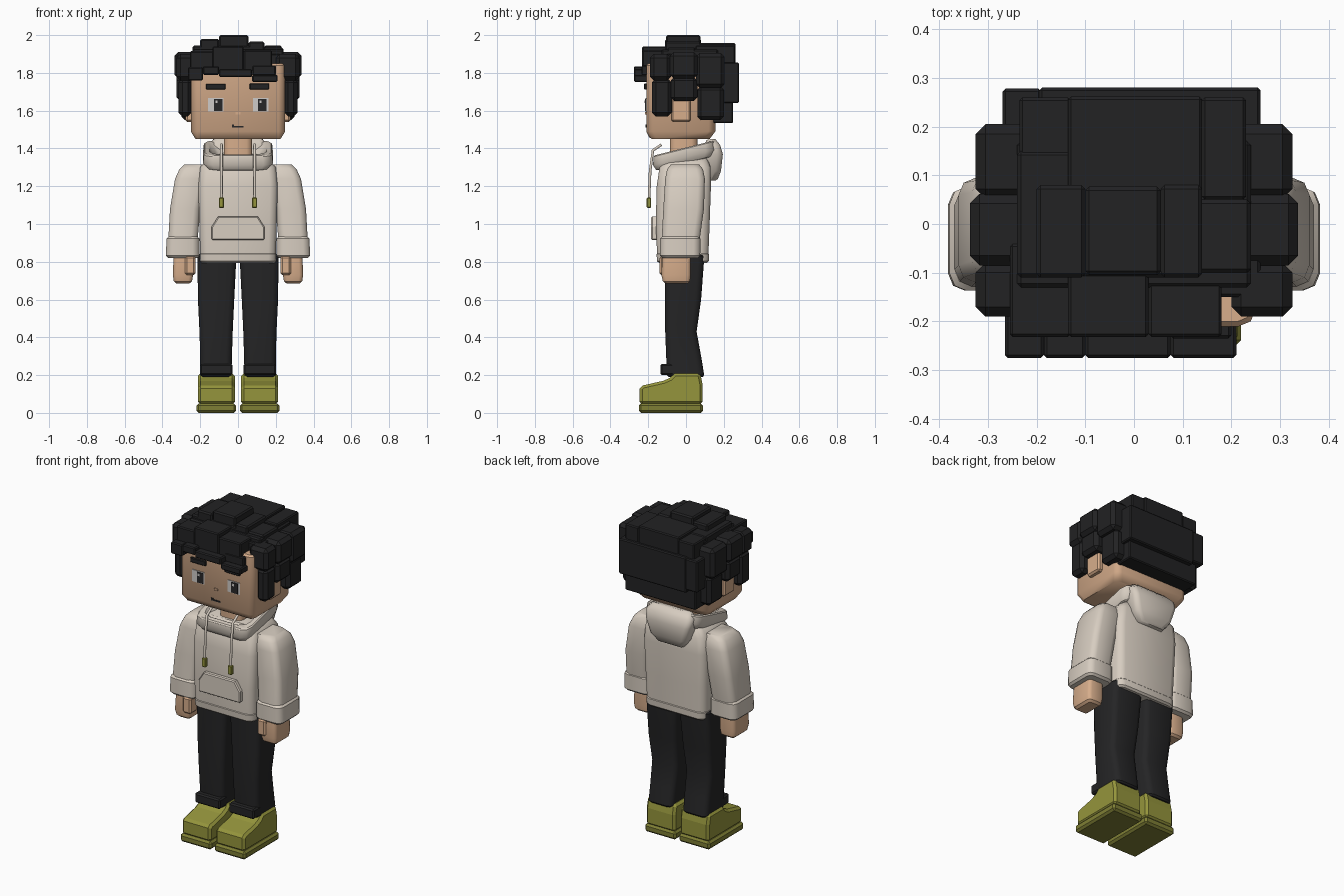
import bpy
import bmesh
from math import cos, sin, pi, radians

cube = bpy.data.objects.get("Cube")
if cube:
    bpy.data.objects.remove(cube, do_unlink=True)


def material(name, *rgb):
    mat = bpy.data.materials.new(name)
    mat.use_nodes = True
    mat.diffuse_color = (*rgb, 1)
    mat.node_tree.nodes["Principled BSDF"].inputs["Base Color"].default_value = (*rgb, 1)
    return mat


SKIN = material("skin", .68, .42, .26)
CREAM = material("cream fabric", .68, .61, .53)
HAIR = material("black hair", .016, .016, .017)
TROUSER = material("black trouser fabric", .018, .018, .019)
OLIVE = material("olive leather", .30, .30, .045)
SOLE = material("dark olive rubber", .21, .21, .035)
INK = material("dark ink", .02, .02, .022)
WHITE = material("eye white", .62, .60, .58)


def finish(name, bm, mat, bevel=0.0, mirror=False, smooth=False):
    """Turn a bmesh into an object, with optional mirror and bevelled edges."""
    bmesh.ops.recalc_face_normals(bm, faces=bm.faces)
    mesh = bpy.data.meshes.new(name)
    bm.to_mesh(mesh)
    bm.free()
    mesh.materials.append(mat)
    obj = bpy.data.objects.new(name, mesh)
    bpy.context.collection.objects.link(obj)
    if smooth:
        bpy.ops.object.select_all(action="DESELECT")
        obj.select_set(True)
        bpy.context.view_layer.objects.active = obj
        bpy.ops.object.shade_smooth_by_angle(angle=radians(50))
    if mirror:
        obj.modifiers.new("Mirror", "MIRROR").use_mirror_merge = False
    if bevel:
        mod = obj.modifiers.new("Bevel", "BEVEL")
        mod.width = bevel
        mod.segments = 1
        mod.limit_method = "ANGLE"
        mod.angle_limit = radians(60)
    return obj


def blocks(name, mat, boxes, bevel=0.0, mirror=False):
    """Boxes given as x0, x1, y0, y1, z0, z1, joined in one object."""
    bm = bmesh.new()
    for box in boxes:
        lows, highs = box[0::2], box[1::2]
        verts = bmesh.ops.create_cube(bm, size=1)["verts"]
        for v in verts:
            v.co = [lo if c < 0 else hi for c, lo, hi in zip(v.co, lows, highs)]
    return finish(name, bm, mat, bevel, mirror)


def loft(name, mat, rings, corner=.03, bevel=.01, mirror=False, slope=0.0, closed=False):
    """Rounded rectangles (z, x0, x1, y0, y1) joined upwards; slope tilts them."""
    bm = bmesh.new()
    loops = []
    for z, x0, x1, y0, y1 in rings:
        loop = []
        centres = ((x1, y1, -1, -1), (x0, y1, 1, -1), (x0, y0, 1, 1), (x1, y0, -1, 1))
        for quarter, (x, y, sx, sy) in enumerate(centres):
            for step in range(3):
                a = (quarter + step / 2) * pi / 2
                px = x + corner * (sx + cos(a))
                py = y + corner * (sy + sin(a))
                loop.append(bm.verts.new((px, py, z + slope * py)))
        loops.append(loop)
    pairs = list(zip(loops, loops[1:]))
    if closed:
        pairs.append((loops[-1], loops[0]))
    else:
        bm.faces.new(loops[0])
        bm.faces.new(loops[-1])
    for low, high in pairs:
        for i in range(len(low)):
            j = (i + 1) % len(low)
            bm.faces.new((low[i], low[j], high[j], high[i]))
    return finish(name, bm, mat, bevel, mirror, smooth=True)


def prism(name, mat, outline, axis, lo, hi, bevel=0.0, mirror=False):
    """Extrude a 2D outline along axis 0 (x) or 1 (y)."""
    bm = bmesh.new()
    ends = []
    for depth in (lo, hi):
        points = [(depth, a, b) if axis == 0 else (a, depth, b) for a, b in outline]
        ends.append([bm.verts.new(p) for p in points])
        bm.faces.new(ends[-1])
    for i in range(len(outline)):
        j = (i + 1) % len(outline)
        bm.faces.new((ends[0][i], ends[0][j], ends[1][j], ends[1][i]))
    return finish(name, bm, mat, bevel, mirror)


# Shoes and trousers
prism("shoe_soles", SOLE, [(-.25, 0), (.09, 0), (.09, .05), (-.25, .05)],
      0, .01, .22, .012, True)
prism("shoe_uppers", OLIVE,
      [(-.245, .045), (.088, .045), (.088, .15), (.075, .21), (-.06, .21),
       (-.085, .185), (-.12, .17), (-.23, .145), (-.245, .13)],
      0, .017, .212, .014, True)
loft("trouser_legs", TROUSER,
     [(.19, .035, .2, -.1, .098), (.3, .032, .2, -.105, .08),
      (.43, .028, .204, -.11, .056), (.6, .02, .212, -.11, .08),
      (.84, .008, .215, -.11, .098)], mirror=True)
blocks("trouser_cuff_folds", TROUSER, [(.03, .2, -.135, -.06, .2, .26)], .008, True)

# Hoodie body, hem and front pocket
loft("hoodie_body", CREAM,
     [(.82, -.2, .2, -.152, .118), (1, -.205, .205, -.16, .125),
      (1.2, -.21, .21, -.155, .132), (1.3, -.2, .2, -.14, .13),
      (1.36, -.15, .15, -.11, .11)], .04)
loft("hoodie_hem", CREAM,
     [(.793, -.2, .2, -.152, .12), (.85, -.203, .203, -.157, .123)], .04)
prism("front_pocket", CREAM,
      [(-.14, .915), (.14, .915), (.14, .985), (.105, 1.04), (-.105, 1.04), (-.14, .985)],
      1, -.184, -.14, .006)

# Sleeves, cuffs and hands
loft("sleeves", CREAM,
     [(.9, .215, .37, -.13, .07), (1.08, .2, .36, -.12, .095),
      (1.24, .17, .333, -.11, .1), (1.29, .16, .31, -.1, .09),
      (1.315, .15, .285, -.08, .07)], .035, mirror=True)
loft("sleeve_cuffs", CREAM,
     [(.82, .205, .382, -.137, .075), (.935, .205, .378, -.137, .077)],
     .035, .012, True)
loft("hands", SKIN,
     [(.685, .245, .338, -.12, .02), (.73, .238, .345, -.13, .025),
      (.85, .238, .34, -.125, .025)], .02, .012, True)
blocks("thumbs", SKIN, [(.225, .28, -.14, -.07, .73, .83)], .01, True)

# Neck, tilted open collar and hood hanging at the back
loft("neck", SKIN, [(1.3, -.075, .075, -.085, .06), (1.48, -.075, .075, -.085, .06)])
loft("hood_collar", CREAM,
     [(1.32, -.165, .165, -.155, .14), (1.355, -.185, .185, -.175, .155),
      (1.405, -.18, .18, -.17, .15), (1.405, -.15, .15, -.14, .12),
      (1.345, -.11, .11, -.1, .09)], .05, .006, slope=.25, closed=True)
loft("hood_back", CREAM,
     [(1.23, -.085, .085, .1, .165), (1.28, -.125, .125, .09, .185),
      (1.37, -.15, .15, .09, .195), (1.42, -.155, .155, .1, .18),
      (1.45, -.13, .13, .11, .155)], .03)

# Drawstrings with coloured tips
for side, word in ((-1, "right"), (1, "left")):
    curve = bpy.data.curves.new(word + "_drawstring", "CURVE")
    curve.dimensions = "3D"
    curve.bevel_depth = .008
    curve.bevel_resolution = 1
    curve.use_fill_caps = True
    path = [(-.13, 1.42), (-.175, 1.39), (-.19, 1.28), (-.196, 1.13)]
    spline = curve.splines.new("POLY")
    spline.points.add(len(path) - 1)
    for point, (y, z) in zip(spline.points, path):
        point.co = (side * .088, y, z, 1)
    curve.materials.append(CREAM)
    cord = bpy.data.objects.new(word + "_drawstring", curve)
    bpy.context.collection.objects.link(cord)
blocks("drawstring_tips", OLIVE, [(.075, .101, -.208, -.184, 1.085, 1.14)], .004, True)

# Head and ears
loft("head", SKIN,
     [(1.45, -.225, .225, -.19, .125), (1.49, -.25, .25, -.21, .155),
      (1.85, -.25, .25, -.21, .16)], .035)
blocks("ears", SKIN, [(.24, .278, -.078, .025, 1.54, 1.66)], .01, True)

# Face plates
blocks("eye_whites", WHITE,
       [(x, x + .082, -.214, -.207, 1.595, 1.667) for x in (-.16, .08)])
blocks("pupils", INK,
       [(x, x + .044, -.217, -.21, 1.598, 1.662) for x in (-.127, .106)])
blocks("eye_glints", WHITE,
       [(x, x + .012, -.219, -.215, 1.64, 1.654) for x in (-.12, .113)])
blocks("mouth", INK,
       [(-.033, .03, -.214, -.207, 1.512, 1.52), (-.033, -.02, -.214, -.207, 1.518, 1.527)])
blocks("nose", SKIN, [(-.012, .012, -.217, -.205, 1.58, 1.592)])
blocks("eyebrows", HAIR,
       [(-.17, -.065, -.222, -.2, 1.712, 1.742), (.062, .165, -.222, -.2, 1.712, 1.745)], .004)

# Hair: crown, fringe, back and mirrored side tufts
blocks("hair_crown", HAIR,
       [(-.24, .24, -.13, .17, 1.78, 1.925), (-.24, .14, -.11, .15, 1.85, 1.945),
        (-.2, -.1, -.11, .08, 1.9, 1.98), (-.1, .055, -.105, .077, 1.9, 2),
        (.055, .14, -.11, .08, 1.9, 1.965), (.12, .24, -.1, .05, 1.85, 1.935)], .008)
blocks("hair_fringe", HAIR,
       [(-.255, -.13, -.232, -.04, 1.82, 1.915), (-.135, .03, -.232, -.1, 1.81, 1.94),
        (.03, .18, -.232, -.1, 1.81, 1.92), (.17, .26, -.15, -.04, 1.81, 1.9),
        (-.265, -.185, -.275, -.17, 1.76, 1.83), (-.185, -.1, -.275, -.17, 1.79, 1.835),
        (-.1, .075, -.275, -.17, 1.777, 1.82), (.075, .21, -.275, -.19, 1.752, 1.79),
        (.075, .2, -.235, -.17, 1.785, 1.84)], .006)
blocks("hair_back", HAIR,
       [(-.235, -.13, .05, .26, 1.8, 1.94), (-.135, .14, .05, .262, 1.8, 1.957),
        (.14, .23, .05, .26, 1.8, 1.945), (-.27, -.19, .1, .278, 1.66, 1.85),
        (-.195, .26, .1, .28, 1.64, 1.855), (-.24, .24, .07, .25, 1.535, 1.67)], .006)
blocks("hair_side_tufts", HAIR,
       [(.2, .325, -.19, -.08, 1.76, 1.9), (.245, .315, -.18, -.075, 1.57, 1.77),
        (.2, .337, -.085, .062, 1.77, 1.91), (.22, .325, -.08, .06, 1.65, 1.78),
        (.2, .325, .052, .205, 1.72, 1.905), (.2, .3, .06, .2, 1.55, 1.73)], .02, True)
